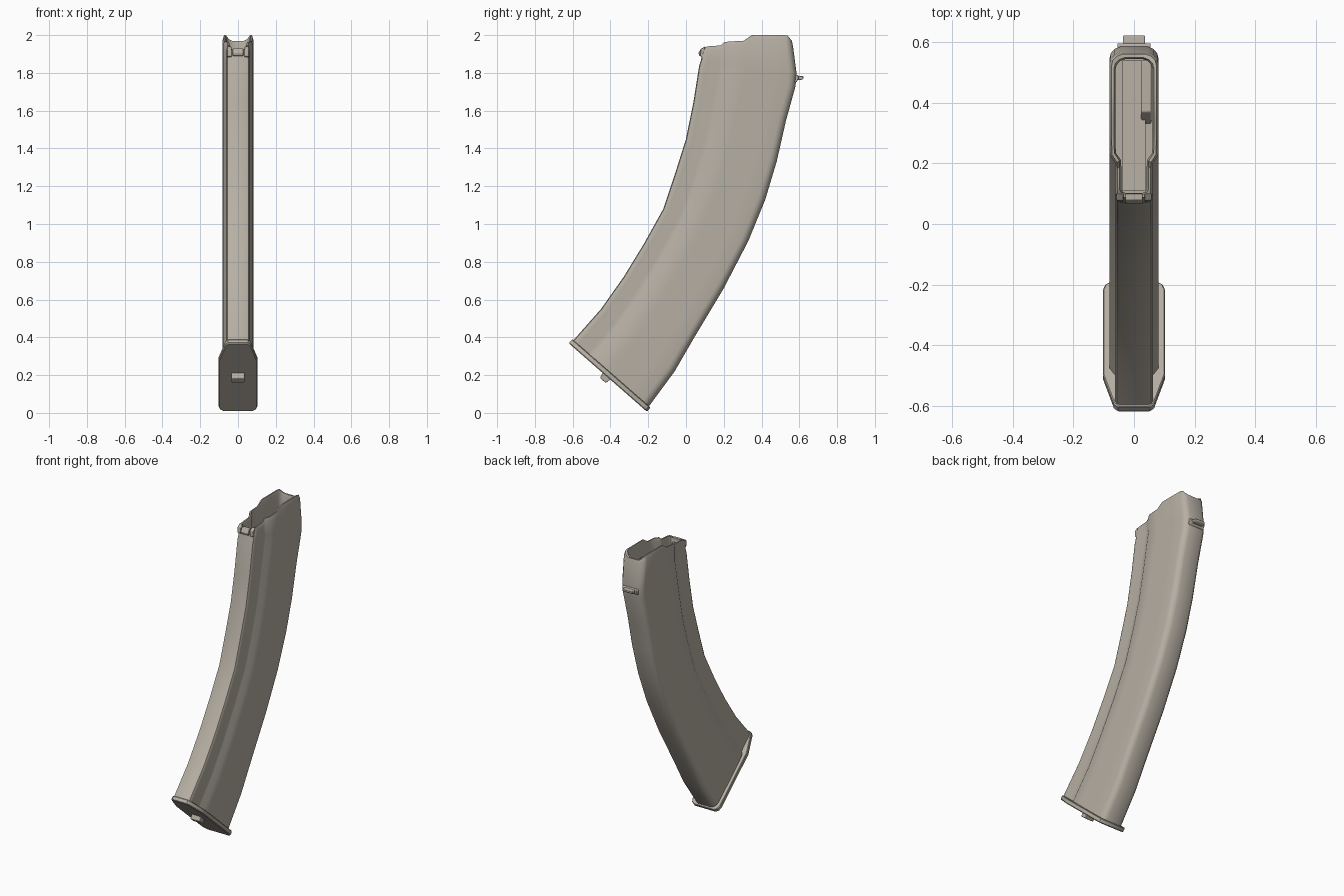
import bpy, bmesh, math
from mathutils import Vector

cube = bpy.data.objects.get("Cube")
if cube:
    bpy.data.objects.remove(cube, do_unlink=True)

COLOR = (0.47, 0.43, 0.37, 1)
mat = bpy.data.materials.new("warm_grey")
mat.use_nodes = True
mat.diffuse_color = COLOR
mat.node_tree.nodes["Principled BSDF"].inputs["Base Color"].default_value = COLOR


def finish(name, bm, bevel=0):
    bmesh.ops.recalc_face_normals(bm, faces=bm.faces[:])
    mesh = bpy.data.meshes.new(name)
    bm.to_mesh(mesh)
    bm.free()
    mesh.materials.append(mat)
    ob = bpy.data.objects.new(name, mesh)
    bpy.context.collection.objects.link(ob)
    if bevel:
        mod = ob.modifiers.new("soft_edges", "BEVEL")
        mod.width, mod.segments = bevel, 2
    bpy.ops.object.select_all(action="DESELECT")
    ob.select_set(True)
    bpy.context.view_layer.objects.active = ob
    bpy.ops.object.shade_smooth_by_angle(angle=math.radians(35))
    return ob


def loft(name, rings, bevel=0):
    bm = bmesh.new()
    loops = [[bm.verts.new(p) for p in ring] for ring in rings]
    n = len(loops[0])
    for a, b in zip(loops, loops[1:]):
        for i in range(n):
            j = (i + 1) % n
            bm.faces.new((a[i], a[j], b[j], b[i]))
    bm.faces.new(loops[0])
    bm.faces.new(loops[-1])
    return finish(name, bm, bevel)


def side_prism(name, outline, half, x=0, bevel=0):
    """Extrude a (y, z) outline across x."""
    return loft(name, [[(x + s * half, y, z) for y, z in outline] for s in (-1, 1)], bevel)


def interp(points, v):
    for (a, za), (b, zb) in zip(points, points[1:]):
        if v <= b:
            return za + (zb - za) * max(0, v - a) / (b - a)
    return points[-1][1]


# Cross-section: (depth fraction from front to back, half width)
half_section = [(0, .046), (.008, .056), (.03, .062), (.06, .062), (.2, .062),
                (.245, .063), (.3, .08), (.46, .081), (.56, .081), (.75, .081),
                (.92, .081), (.955, .077), (.985, .064), (1, .046)]
section = ([(0, 0)] + half_section + [(1, 0)]
           + [(t, -x) for t, x in reversed(half_section)])

# Stations: front edge (y, z) and back edge (y, z), bottom to top
front = [(-.60, .38), (-.45, .55), (-.33, .72), (-.22, .90), (-.12, 1.08),
         (-.06, 1.26), (0, 1.45), (.04, 1.65), (.07, 1.84)]
back = [(-.20, .03), (-.06, .22), (.05, .41), (.20, .66), (.33, .91),
        (.42, 1.13), (.48, 1.33), (.53, 1.55), (.58, 1.73)]
front.append((.08, 1.87))
back.append((.585, 1.80))

rings = [[(x, fy + (by - fy) * t, fz + (bz - fz) * t) for t, x in section]
         for (fy, fz), (by, bz) in zip(front, back)]

# Stepped lips around the open mouth
lip = [(0, 1.925), (.04, 1.94), (.2, 1.945), (.25, 1.965), (.46, 1.97),
       (.56, 2.0), (.95, 2.0), (1, 1.97)]


def mouth(y0, y1, inset, drop=0, floor=None):
    ring = []
    for t, x in section:
        w = math.copysign(max(abs(x) - inset, 0), x)
        z = floor if floor else interp(lip, t) - drop
        ring.append((w, y0 + (y1 - y0) * t, z))
    return ring


rings += [mouth(.084, .566, 0, .025), mouth(.088, .56, .007),
          mouth(.098, .549, .015), mouth(.102, .545, .02, .02),
          mouth(.102, .545, .02, floor=1.84)]
loft("magazine_body", rings)

# Follower inside the mouth, with a raised ridge on one side
side_prism("follower", [(.11, 1.835), (.54, 1.835), (.54, 1.86), (.11, 1.875)], .038)
side_prism("follower_ridge", [(.33, 1.85), (.54, 1.85), (.54, 1.9), (.37, 1.9)],
           .017, x=.04, bevel=.004)

# Front locking lug and small shoulders
side_prism("front_lug", [(.10, 1.89), (.07, 1.89), (.066, 1.905), (.08, 1.93), (.10, 1.93)],
           .028, bevel=.003)
for name, s in (("left", 1), ("right", -1)):
    side_prism(name + "_front_shoulder",
               [(.10, 1.87), (.074, 1.89), (.078, 1.925), (.10, 1.94)],
               .012, x=s * .046, bevel=.003)

# Rear catch: collar ridge and protruding tab
side_prism("rear_collar", [(.55, 1.75), (.585, 1.75), (.596, 1.77), (.596, 1.787), (.55, 1.795)],
           .055, bevel=.004)
side_prism("rear_catch", [(.56, 1.762), (.61, 1.762), (.622, 1.77), (.622, 1.782), (.56, 1.788)],
           .036, bevel=.003)

# Base plate, laid out along the sloping bottom
origin = Vector((0, -.607, .384))
along = Vector((0, .753, -.658))
down = Vector((0, -.658, -.753))
half_plate = [(0, .052), (.012, .066), (.125, .098), (.14, .102), (.515, .102),
              (.538, .094), (.55, .076)]
plate = half_plate + [(s, -x) for s, x in reversed(half_plate)]


def plate_ring(depth, inset=0):
    return [origin + along * (s + inset * (1 - s / .275)) + down * depth
            + Vector((x - math.copysign(inset, x), 0, 0)) for s, x in plate]


loft("base_plate", [plate_ring(-.008, .003), plate_ring(-.004), plate_ring(.016),
                    plate_ring(.021, .004)])

# Release button under the base plate
button = [(.235, .01), (.245, .05), (.285, .05), (.295, .01)]
outline = [origin + along * s + down * d for s, d in button]
side_prism("base_button", [(p.y, p.z) for p in outline], .034, bevel=.004)
